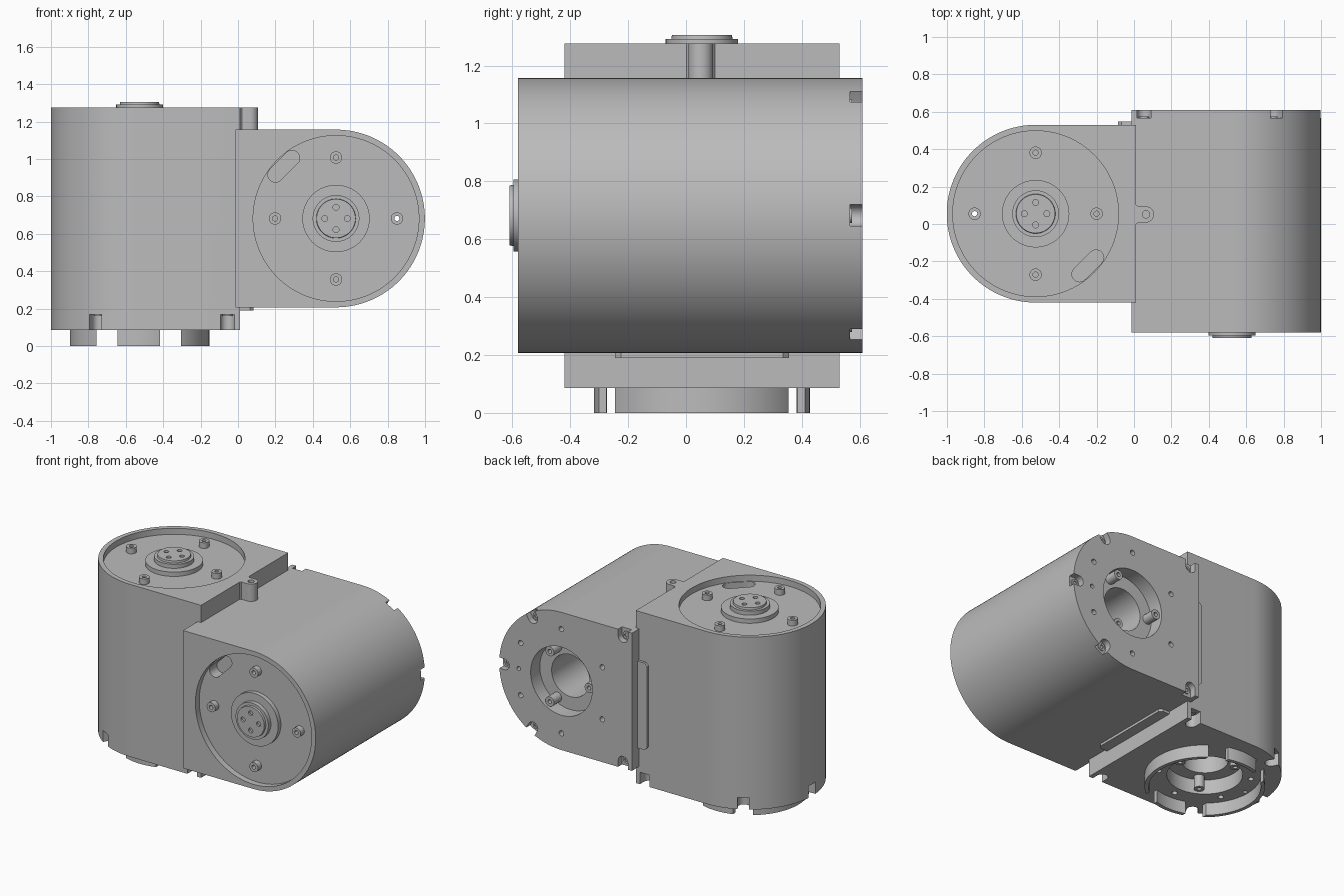
import bpy, bmesh
from math import cos, sin, pi, radians
from mathutils import Matrix, Vector

cube = bpy.data.objects.get("Cube")
if cube:
    bpy.data.objects.remove(cube, do_unlink=True)

grey = bpy.data.materials.new("satin grey")
grey.use_nodes = True
colour = (0.5, 0.5, 0.5, 1)
grey.diffuse_color = colour
grey.node_tree.nodes["Principled BSDF"].inputs["Base Color"].default_value = colour

R = 0.475        # housing radius
FLAT = 0.538     # distance from axis to the flat side
LENGTH = 1.19    # housing length
FLOOR = LENGTH - 0.042


def arc(cx, cy, r, a0, a1, n):
    """Points along an arc, angles in degrees."""
    steps = [radians(a0 + (a1 - a0) * i / n) for i in range(n + 1)]
    return [(cx + r * cos(a), cy + r * sin(a)) for a in steps]


def prism(name, pts, z0, z1, top_scale=1.0, centre=(0, 0)):
    """Solid made by extruding a closed profile along z."""
    bm = bmesh.new()
    c = Vector(centre)
    low = [bm.verts.new((x, y, z0)) for x, y in pts]
    high = [bm.verts.new((*(c + (Vector(p) - c) * top_scale), z1)) for p in pts]
    n = len(pts)
    bm.faces.new(low[::-1])
    bm.faces.new(high)
    for i in range(n):
        j = (i + 1) % n
        bm.faces.new((low[i], low[j], high[j], high[i]))
    bmesh.ops.recalc_face_normals(bm, faces=bm.faces)
    mesh = bpy.data.meshes.new(name)
    bm.to_mesh(mesh)
    bm.free()
    mesh.materials.append(grey)
    ob = bpy.data.objects.new(name, mesh)
    bpy.context.collection.objects.link(ob)
    return ob


def disc(name, x, y, r, z0, z1, n=32, top_scale=1.0):
    return prism(name, arc(x, y, r, 0, 360, n)[:-1], z0, z1, top_scale, (x, y))


def slot(name, x, y, angle, length, r, z0, z1):
    """Rounded slot running from (x, y) in the given direction."""
    a = radians(angle)
    pts = arc(x, y, r, angle + 90, angle + 270, 12)
    pts += arc(x + length * cos(a), y + length * sin(a), r, angle - 90, angle + 90, 12)
    return prism(name, pts, z0, z1)


def cut(ob, tool):
    """Subtract the tool and throw it away."""
    mod = ob.modifiers.new("cut", "BOOLEAN")
    mod.operation = "DIFFERENCE"
    mod.solver = "EXACT"
    mod.object = tool
    bpy.ops.object.select_all(action="DESELECT")
    bpy.context.view_layer.objects.active = ob
    ob.select_set(True)
    bpy.ops.object.modifier_apply(modifier=mod.name)
    bpy.data.objects.remove(tool, do_unlink=True)


def polar(r, angle):
    return r * cos(radians(angle)), r * sin(radians(angle))


def actuator(label, matrix, notch_height, hole_radius):
    parts = []

    # D-shaped housing with a round recess in its upper end
    profile = arc(0, 0, R, 90, 270, 64) + [(FLAT, -R), (FLAT, R)]
    body = prism(label + "_housing", profile, 0, LENGTH)
    parts.append(body)
    cut(body, disc("tool", 0, 0, 0.443, FLOOR, LENGTH + 0.1, 128))

    # cable slot in the recess floor
    cut(body, slot("tool", 0.235, -0.323, 45, 0.125, 0.041, FLOOR - 0.08, FLOOR + 0.03))

    # bearing recess and deep bore in the lower end
    cut(body, disc("tool", 0, 0, 0.235, -0.1, 0.1, 64))
    cut(body, disc("tool", 0, 0, 0.145, -0.1, 0.5, 64))
    for i in range(6):
        x, y = polar(hole_radius, 30 + 60 * i)
        cut(body, disc("tool", x, y, 0.018, -0.1, 0.06, 16))

    # screw notches: three round the curve, two at the corners
    notches = [(*polar(0.435, a), a) for a in (120, 180, 240)]
    notches += [(0.47, 0.43, 90), (0.47, -0.43, -90)]
    for x, y, angle in notches:
        cut(body, slot("tool", x, y, angle, 0.2, 0.037, -0.1, notch_height))
        screw = disc(label + "_notch_screw", x, y, 0.026, notch_height - 0.007, notch_height + 0.02, 20)
        cut(screw, disc("tool", x, y, 0.013, notch_height - 0.1, notch_height + 0.01, 16))
        parts.append(screw)

    # lugs inside the bearing recess
    for angle in (0, 120, 240):
        x, y = polar(0.2, angle)
        lug = disc(label + "_bearing_lug", x, y, 0.033, 0.015, 0.11, 20)
        cut(lug, disc("tool", x, y, 0.014, -0.1, 0.05, 16))
        parts.append(lug)

    # hub plate, connector and its four sockets
    parts.append(disc(label + "_hub_plate", 0, 0, 0.18, FLOOR - 0.01, LENGTH - 0.012, 64))
    parts.append(disc(label + "_connector_collar", 0, 0, 0.125, LENGTH - 0.03, LENGTH + 0.016, 48))
    face = disc(label + "_connector_face", 0, 0, 0.108, LENGTH, LENGTH + 0.03, 48, 0.96)
    for i in range(4):
        x, y = polar(0.06, 90 * i)
        cut(face, disc("tool", x, y, 0.016, LENGTH + 0.01, LENGTH + 0.1, 16))
    parts.append(face)

    # hollow bosses round the recess, the outermost one drilled right through
    cut(body, disc("tool", -0.326, 0, 0.014, -0.1, LENGTH + 0.1, 16))
    for i in range(4):
        x, y = polar(0.326, 90 * i)
        boss = disc(label + "_screw_boss", x, y, 0.033, FLOOR - 0.01, LENGTH - 0.003, 24)
        depth = -0.1 if i == 2 else FLOOR
        cut(boss, disc("tool", x, y, 0.014, depth, LENGTH + 0.1, 16))
        parts.append(boss)

    # thin cover strip on the side
    strip = [(0.44, 0.275), (0.46, 0.255), (0.53, 0.255), (0.53, 0.855), (0.46, 0.855), (0.44, 0.835)]
    cover = prism(label + "_cover_strip", strip, -R - 0.017, -R + 0.01)
    cover.data.transform(Matrix.Rotation(pi / 2, 4, "X"))
    parts.append(cover)

    for ob in parts:
        ob.data.transform(matrix)


# Upright actuator, and a second one turned to point forward
upright = Matrix.Translation((-0.526, 0.055, 0.086))
turn = Matrix(((-1, 0, 0, 0), (0, 0, -1, 0), (0, -1, 0, 0), (0, 0, 0, 1)))
actuator("upright", upright, 0.082, 0.29)
actuator("forward", Matrix.Translation((0.524, 0.61, 0.682)) @ turn, 0.043, 0.36)

# Locating tab on the upright housing
tab = slot("locating_tab", 0.5, -0.004, 0, 0.09, 0.043, LENGTH - 0.13, LENGTH)
cut(tab, disc("tool", 0.59, -0.004, 0.02, LENGTH - 0.05, LENGTH + 0.1, 20))
flare = prism("tab_flare", [(0.53, -0.054), (0.54, -0.054), (0.552, -0.044), (0.552, 0.036),
                            (0.54, 0.046), (0.53, 0.046)], LENGTH - 0.13, LENGTH)

# Slotted coupling ring under the upright housing
ring = disc("coupling_ring", 0, 0, 0.373, -0.086, 0.01, 96)
cut(ring, disc("tool", 0, 0, 0.348, -0.2, 0.1, 96))
for x in (-0.174, 0.166):
    gap = [(x - 0.056, -0.5), (x + 0.056, -0.5), (x + 0.056, 0.5), (x - 0.056, 0.5)]
    cut(ring, prism("tool", gap, -0.2, 0.1))
for ob in (tab, flare, ring):
    ob.data.transform(upright)

# Smooth the curved walls and keep the edges sharp
bpy.ops.object.select_all(action="DESELECT")
for ob in bpy.context.collection.objects:
    if ob.type == "MESH":
        ob.select_set(True)
        bpy.context.view_layer.objects.active = ob
bpy.ops.object.shade_smooth_by_angle(angle=radians(30))
